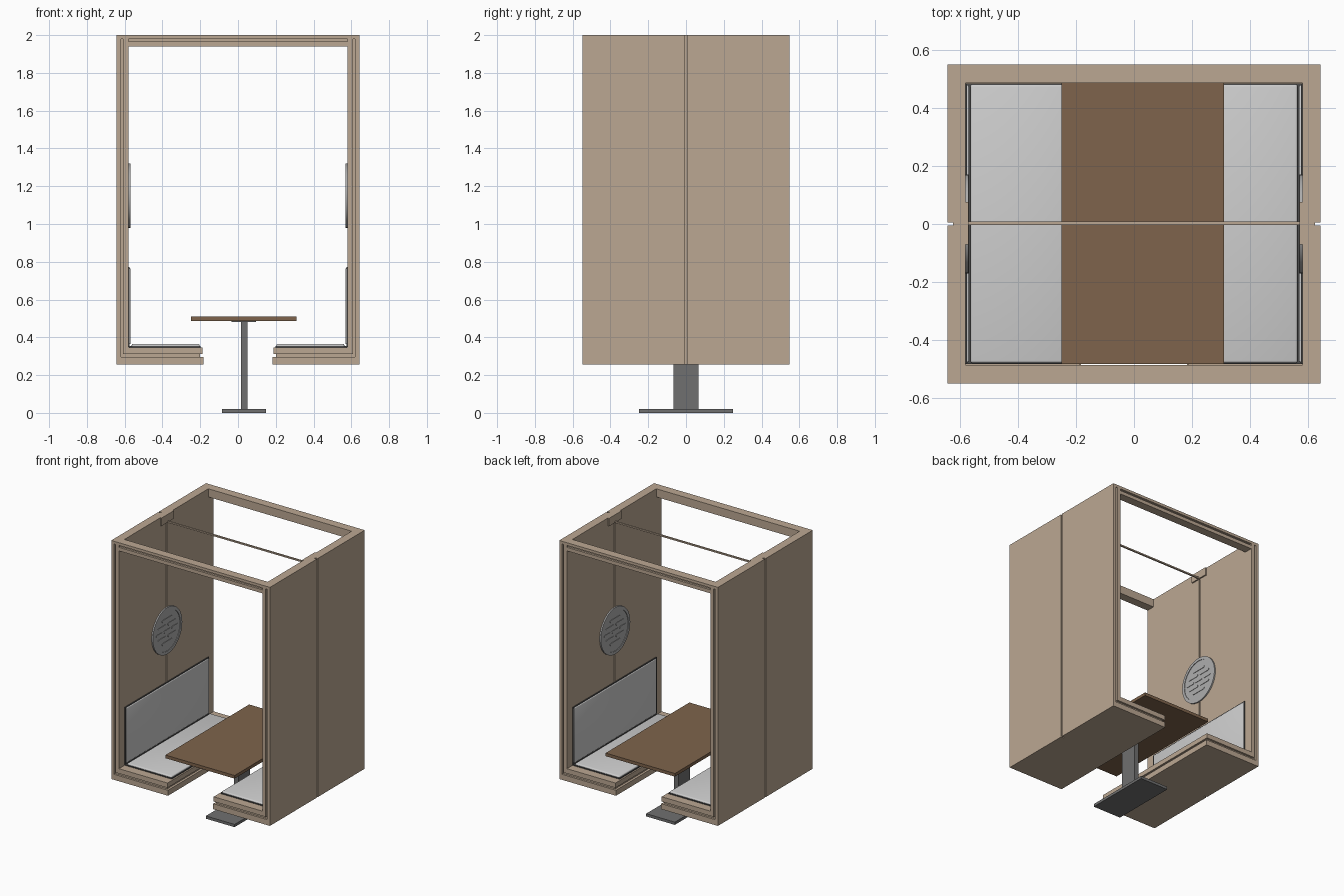
import bpy, bmesh, math
from mathutils import Matrix, Vector

if "Cube" in bpy.data.objects:
    bpy.data.objects.remove(bpy.data.objects["Cube"])


def material(name, r, g, b):
    m = bpy.data.materials.new(name)
    m.diffuse_color = (r, g, b, 1)
    m.use_nodes = True
    m.node_tree.nodes["Principled BSDF"].inputs["Base Color"].default_value = m.diffuse_color
    return m


TAN = material("tan panel", 0.50, 0.39, 0.29)
BROWN = material("brown wood", 0.21, 0.127, 0.072)
STEEL = material("grey steel", 0.16, 0.16, 0.16)
DARK = material("dark trim", 0.07, 0.07, 0.07)
FABRIC = material("light fabric", 0.62, 0.62, 0.62)
VENT = material("vent grey", 0.42, 0.42, 0.42)


def finish(name, bm, mat):
    bmesh.ops.recalc_face_normals(bm, faces=bm.faces)
    me = bpy.data.meshes.new(name)
    bm.to_mesh(me)
    bm.free()
    me.materials.append(mat)
    ob = bpy.data.objects.new(name, me)
    bpy.context.collection.objects.link(ob)
    return ob


def box(name, x, y, z, mat, bevel=0.0):
    """Box from (min, max) ranges, in any order."""
    bm = bmesh.new()
    bmesh.ops.create_cube(bm, size=1)
    for v in bm.verts:
        v.co = Vector([(a + b) / 2 + c * abs(b - a) for (a, b), c in zip((x, y, z), v.co)])
    if bevel:
        bmesh.ops.bevel(bm, geom=bm.edges[:], offset=bevel, segments=3, profile=0.5, affect='EDGES')
    return finish(name, bm, mat)


def prism(name, pts, a, b, mat, axis='y'):
    """Closed profile extruded from a to b: xz points along y, or yz points along x."""
    bm = bmesh.new()
    co = (lambda p: (p[0], a, p[1])) if axis == 'y' else (lambda p: (a, p[0], p[1]))
    face = bm.faces.new([bm.verts.new(co(p)) for p in pts])
    ext = bmesh.ops.extrude_face_region(bm, geom=[face])
    d = (0, b - a, 0) if axis == 'y' else (b - a, 0, 0)
    bmesh.ops.translate(bm, vec=d, verts=[v for v in ext['geom'] if isinstance(v, bmesh.types.BMVert)])
    return finish(name, bm, mat)


def ell(s, outer, inner, end, z0, z1, top):
    """L profile: side wall with a bench board at its foot, mirrored by s."""
    return [(s * x, z) for x, z in ((outer, z0), (outer, top), (inner, top), (inner, z1), (end, z1), (end, z0))]


def capsule(y, z, length, r, n=6):
    pts = []
    for side in (1, -1):
        for i in range(n + 1):
            t = -math.pi / 2 + math.pi * i / n
            pts.append((y + side * (length / 2 - r + r * math.cos(t)), z + side * r * math.sin(t)))
    return pts


def disc(name, s, x, z, r, depth, mat):
    bm = bmesh.new()
    bmesh.ops.create_cone(bm, cap_ends=True, segments=48, radius1=r, radius2=r, depth=depth,
                          matrix=Matrix.Translation((s * x, 0, z)) @ Matrix.Rotation(math.pi / 2, 4, 'Y'))
    return finish(name, bm, mat)


def vent_ring(name, s, x0, x1, z, r0, r1, mat, n=48):
    """Rectangular section revolved around the x axis."""
    bm = bmesh.new()
    loops = []
    for i in range(n):
        t = 2 * math.pi * i / n
        loops.append([bm.verts.new((s * x, r * math.cos(t), z + r * math.sin(t)))
                      for x, r in ((x0, r0), (x0, r1), (x1, r1), (x1, r0))])
    for i in range(n):
        p, q = loops[i], loops[(i + 1) % n]
        for j in range(4):
            k = (j + 1) % 4
            bm.faces.new((p[j], p[k], q[k], q[j]))
    return finish(name, bm, mat)


GAP = 0.006
for s, side in ((-1, "left"), (1, "right")):
    # outer and inner shells in two halves, with a recessed core between them
    for f, half in ((-1, "front"), (1, "back")):
        prism(f"{side}_{half}_outer_shell", ell(s, 0.642, 0.62, 0.183, 0.255, 0.295, 2.0),
              f * 0.548, f * GAP, TAN)
        prism(f"{side}_{half}_inner_shell", ell(s, 0.608, 0.58, 0.187, 0.312, 0.347, 2.0),
              f * 0.548, f * GAP, TAN)
    prism(f"{side}_core", ell(s, 0.623, 0.605, 0.2, 0.293, 0.314, 2.0), -0.533, 0.533, TAN)
    box(f"{side}_bottom_filler", (s * 0.183, s * 0.623), (-GAP, GAP), (0.255, 0.295), TAN)
    box(f"{side}_bench_filler", (s * 0.187, s * 0.6), (-GAP, GAP), (0.312, 0.347), TAN)
    box(f"{side}_rail_bracket", (s * 0.57, s * 0.61), (-0.07, 0.075), (1.942, 2.0), TAN)

    # seat and back cushions on dark backing boards
    box(f"{side}_seat_base", (s * 0.578, s * 0.198), (-0.482, 0.484), (0.346, 0.354), DARK)
    box(f"{side}_seat_cushion", (s * 0.563, s * 0.203), (-0.478, 0.48), (0.347, 0.366), FABRIC, 0.008)
    box(f"{side}_back_board", (s * 0.582, s * 0.574), (-0.482, 0.484), (0.35, 0.772), DARK)
    box(f"{side}_back_cushion", (s * 0.581, s * 0.568), (-0.476, 0.478), (0.364, 0.766), FABRIC, 0.005)

    # round wall vent with rows of slats
    disc(f"{side}_vent_plate", s, 0.578, 1.15, 0.16, 0.008, VENT)
    vent_ring(f"{side}_vent_rim", s, 0.582, 0.570, 1.15, 0.148, 0.17, VENT)
    for row in range(5):
        z = 1.15 + (row - 2) * 0.042
        count = 2 if row % 2 else 3 if row == 2 else 1
        length = {1: 0.12, 2: 0.1, 3: 0.075}[count]
        for i in range(count):
            y = (i - (count - 1) / 2) * (length + 0.014)
            prism(f"{side}_vent_slat_{row}_{i}", capsule(y, z, length, 0.009),
                  s * 0.576, s * 0.571, VENT, 'x')

# top beams, front and back, with the same groove
for f, end in ((-1, "front"), (1, "back")):
    box(f"{end}_beam_outer", (-0.62, 0.62), (f * 0.548, f * 0.485), (1.98, 2.0), TAN)
    box(f"{end}_beam_core", (-0.61, 0.61), (f * 0.533, f * 0.485), (1.964, 1.982), TAN)
    box(f"{end}_beam_inner", (-0.608, 0.608), (f * 0.548, f * 0.485), (1.94, 1.966), TAN)
box("ceiling_rail", (-0.575, 0.575), (-0.003, 0.009), (1.942, 1.952), TAN)

# table on a flat pedestal
box("table_top", (-0.25, 0.31), (-0.482, 0.486), (0.487, 0.51), BROWN)
box("table_mount", (-0.035, 0.095), (-0.2, 0.2), (0.48, 0.488), STEEL)
box("table_column", (0.015, 0.05), (-0.067, 0.067), (0.018, 0.482), STEEL)
box("table_foot", (-0.085, 0.147), (-0.25, 0.25), (0.0, 0.02), STEEL)

# smooth the rounded parts, keeping hard edges sharp
bpy.ops.object.select_all(action='DESELECT')
for ob in bpy.context.scene.objects:
    if "cushion" in ob.name or "vent" in ob.name:
        ob.select_set(True)
        bpy.context.view_layer.objects.active = ob
bpy.ops.object.shade_smooth_by_angle(angle=math.radians(35))
